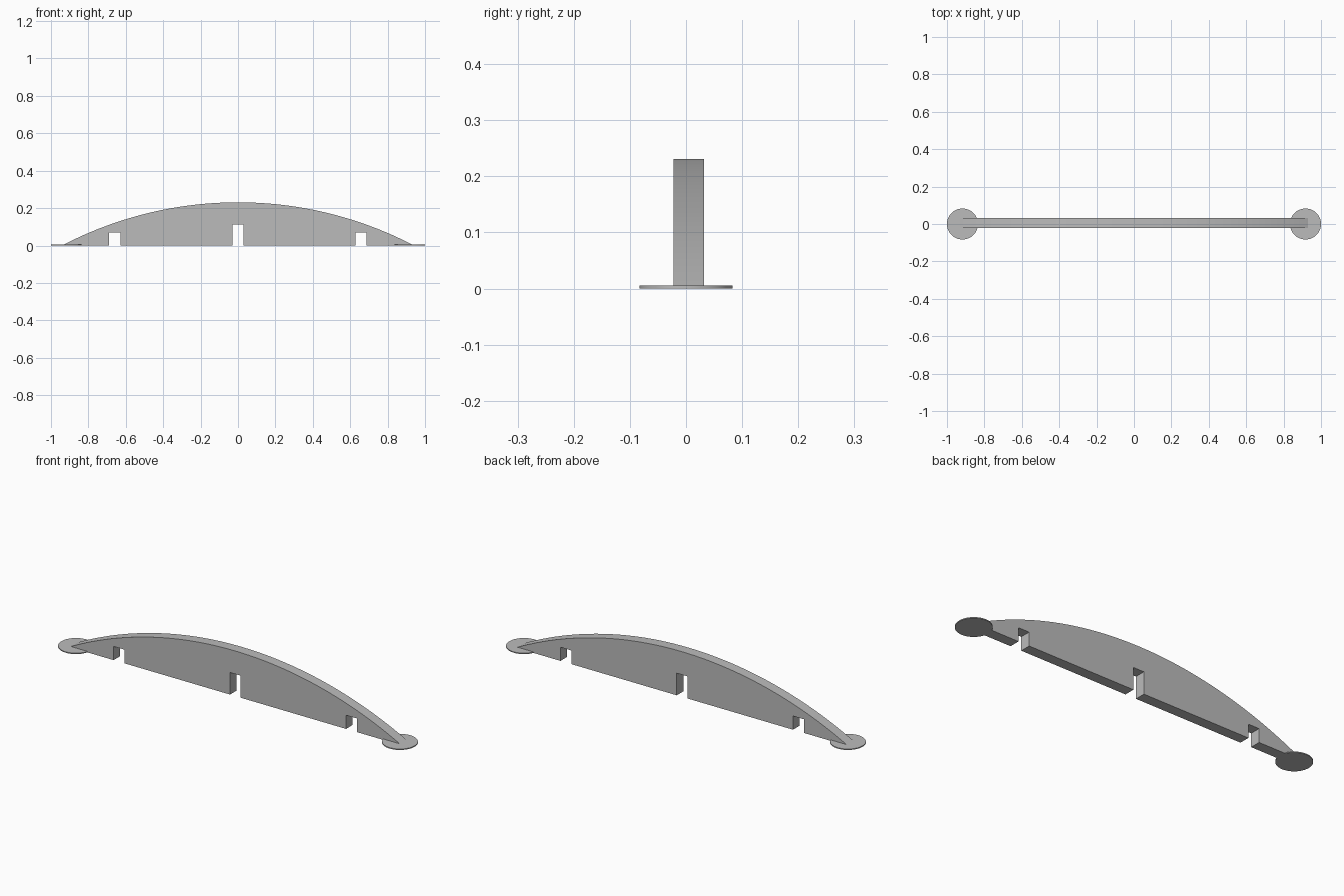
import bpy, bmesh, math
from mathutils import Vector

if "Cube" in bpy.data.objects:
    bpy.data.objects.remove(bpy.data.objects["Cube"])

grey = bpy.data.materials.new("plain grey")
grey.diffuse_color = (0.5, 0.5, 0.5, 1)
grey.use_nodes = True
grey.node_tree.nodes["Principled BSDF"].inputs["Base Color"].default_value = grey.diffuse_color


def add_object(name, bm):
    bmesh.ops.recalc_face_normals(bm, faces=bm.faces)
    mesh = bpy.data.meshes.new(name)
    bm.to_mesh(mesh)
    bm.free()
    mesh.materials.append(grey)
    obj = bpy.data.objects.new(name, mesh)
    bpy.context.collection.objects.link(obj)
    return obj


# Arched beam: circular-arc top, flat base with three square notches
HALF, RISE, Y0, Y1 = 0.941, 0.231, -0.022, 0.032
radius = (HALF ** 2 + RISE ** 2) / (2 * RISE)
sweep = math.asin(HALF / radius)
STEPS = 48
outline = []
for x0, x1, h in ((-0.689, -0.628, 0.07), (-0.03, 0.03, 0.113), (0.627, 0.688, 0.07)):
    outline += [(x0, 0), (x0, h), (x1, h), (x1, 0)]
for i in range(STEPS + 1):
    a = sweep * (1 - 2 * i / STEPS)
    outline.append((radius * math.sin(a), max(0, RISE - radius + radius * math.cos(a))))

bm = bmesh.new()
side = bm.faces.new([bm.verts.new((x, Y0, z)) for x, z in outline])
out = bmesh.ops.extrude_face_region(bm, geom=[side], use_keep_orig=True)
bmesh.ops.translate(bm, vec=Vector((0, Y1 - Y0, 0)),
                    verts=[g for g in out["geom"] if isinstance(g, bmesh.types.BMVert)])
beam = add_object("arched_beam", bm)

# Thin round pads at both ends
pads = []
for name, x in (("left_pad", -0.917), ("right_pad", 0.917)):
    bm = bmesh.new()
    bmesh.ops.create_cone(bm, cap_ends=True, segments=48, radius1=0.083, radius2=0.083, depth=0.005)
    pad = add_object(name, bm)
    pad.location = (x, 0, 0.0025)
    pads.append(pad)

# Smooth curved surfaces, sharp edges
for obj in [beam] + pads:
    bpy.ops.object.select_all(action='DESELECT')
    obj.select_set(True)
    bpy.context.view_layer.objects.active = obj
    bpy.ops.object.shade_smooth_by_angle(angle=math.radians(30))
